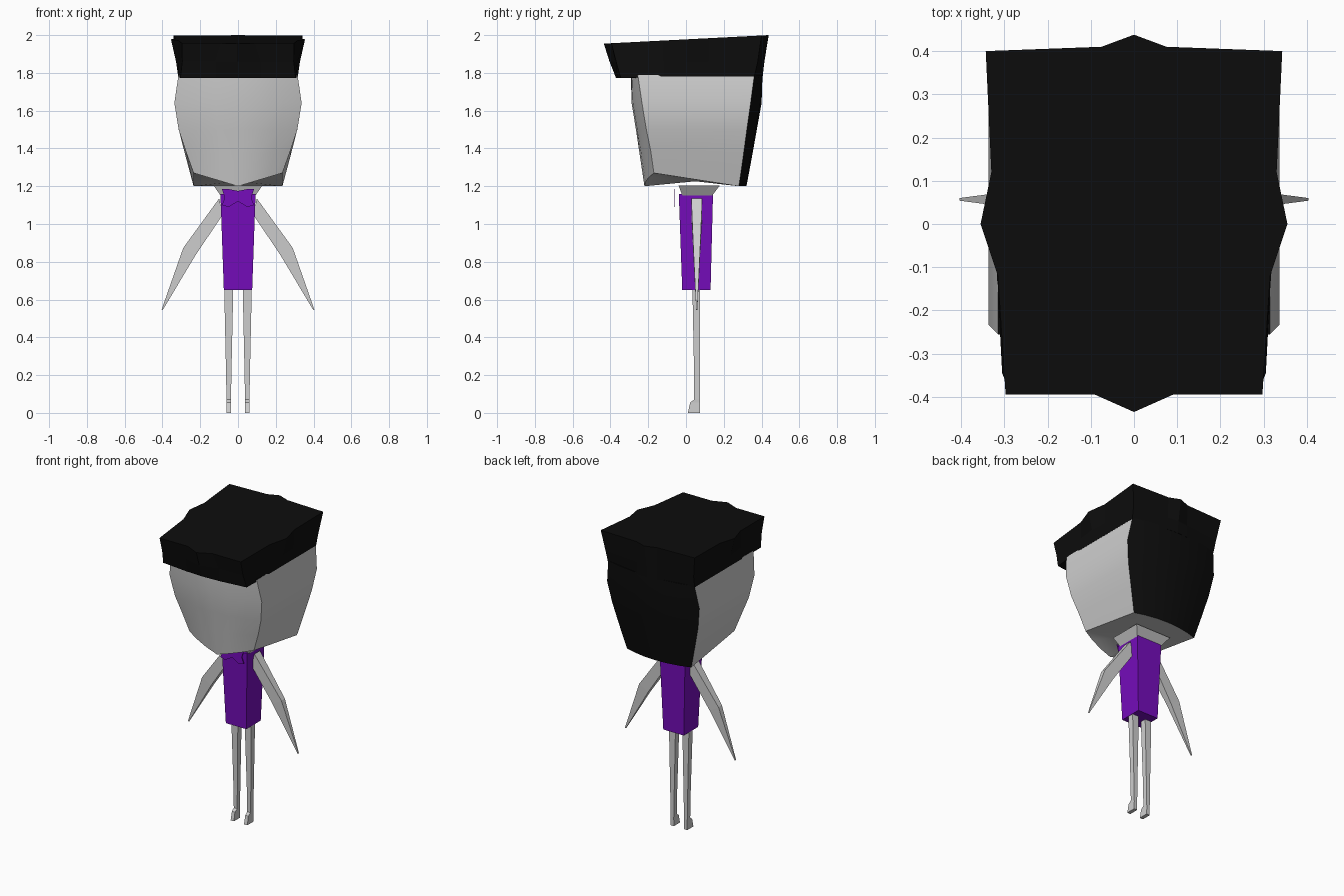
import bpy, bmesh, math

if "Cube" in bpy.data.objects:
    bpy.data.objects.remove(bpy.data.objects["Cube"])


def material(name, rgb):
    m = bpy.data.materials.new(name)
    m.diffuse_color = (*rgb, 1)
    m.use_nodes = True
    m.node_tree.nodes["Principled BSDF"].inputs["Base Color"].default_value = m.diffuse_color
    return m


SKIN = material("pale grey", (0.62, 0.62, 0.62))
HAIR = material("black", (0.004, 0.004, 0.004))
CLOTH = material("purple", (0.18, 0.004, 0.50))


def loft(name, rings, mats, rule=None, smooth=False):
    """Skin matching rings of points and close both ends with a fan."""
    bm = bmesh.new()
    loops = [[bm.verts.new(p) for p in r] for r in rings]
    n = len(rings[0])
    for a, b in zip(loops, loops[1:]):
        for i in range(n):
            bm.faces.new((a[i], a[(i + 1) % n], b[(i + 1) % n], b[i]))
    caps = [bm.faces.new(loops[0]), bm.faces.new(loops[-1])]
    bmesh.ops.poke(bm, faces=caps) if n > 4 else None
    bmesh.ops.recalc_face_normals(bm, faces=bm.faces)
    if rule:
        for f in bm.faces:
            f.material_index = rule(f)
    me = bpy.data.meshes.new(name)
    bm.to_mesh(me)
    bm.free()
    for m in mats:
        me.materials.append(m)
    ob = bpy.data.objects.new(name, me)
    bpy.context.collection.objects.link(ob)
    if smooth:
        bpy.ops.object.select_all(action='DESELECT')
        ob.select_set(True)
        bpy.context.view_layer.objects.active = ob
        bpy.ops.object.shade_smooth_by_angle(angle=math.radians(25))
    return ob


def mirrored(half):
    """Complete a half outline that runs from front centre to back centre."""
    return half + [(-x, y, z) for x, y, z in reversed(half[1:-1])]


def rect(x0, x1, y0, y1, z):
    return [(x0, y0, z), (x1, y0, z), (x1, y1, z), (x0, y1, z)]


# Head: face with bowed front and back, jaw corners raised above the chin
def head_ring(z, w, front, front_edge, back_edge, back, jaw=0.0):
    half = []
    for t in (0, 0.35, 0.7, 1):
        half.append((w * t, front + (front_edge - front) * t * t, z + jaw * t))
    for t in (1, 0.7, 0.35, 0):
        half.append((w * t, back + (back_edge - back) * t * t, z))
    return mirrored(half)


head_levels = [
    (1.20, 0.235, -0.220, -0.170, 0.280, 0.320, 0.07),
    (1.36, 0.278, -0.244, -0.187, 0.303, 0.350, 0.03),
    (1.50, 0.314, -0.265, -0.210, 0.322, 0.375),
    (1.64, 0.337, -0.288, -0.233, 0.342, 0.400),
    (1.79, 0.315, -0.292, -0.255, 0.362, 0.405),
]
loft("head", [head_ring(*l) for l in head_levels], [SKIN, HAIR],
     lambda f: int(f.normal.y > 0.6 or f.normal.z > 0.9), True)


# Hair cap: flush with the head below, flaring to a tilted peaked top
def top_z(y):
    return 1.955 + (y + 0.435) * 0.0515


top = [(0, -.435), (.09, -.395), (.297, -.395), (.315, -.12), (.355, 0),
       (.33, .12), (.343, .40), (.075, .41), (0, .438)]
mid = [(0, -.405), (.12, -.375), (.295, -.370), (.314, -.12), (.328, 0),
       (.322, .12), (.322, .38), (.075, .405), (0, .415)]
low = [(0, -.370), (.12, -.365), (.305, -.345), (.317, -.12), (.317, 0),
       (.317, .12), (.317, .362), (.075, .402), (0, .406)]
loft("hair_cap", [
    mirrored([(x, y, 1.772 if y < -.3 else 1.782) for x, y in low]),
    mirrored([(x, y, 1.86) for x, y in mid]),
    mirrored([(x, y, top_z(y)) for x, y in top])], [HAIR])

# Neck: inverted frustum under the head
loft("neck", [rect(-.085, .085, -.015, .13, 1.14),
              rect(-.13, .13, -.04, .18, 1.205)], [SKIN])

# Torso: tapered box
loft("torso", [rect(-.075, .075, -.02, .13, .65),
               rect(-.093, .093, -.038, .143, 1.16)], [CLOTH])

# Bow: thin plate in front of the throat
bow = [(0, 1.175), (.05, 1.185), (.085, 1.185), (.07, 1.14), (.085, 1.10),
       (.05, 1.09), (0, 1.12)]
bow += [(-x, z) for x, z in reversed(bow[1:-1])]
loft("bow", [[(x, y, z) for x, z in bow] for y in (-.062, -.057)], [CLOTH])

for side, s in (("left", -1), ("right", 1)):
    # Arms: flat blades widening at the elbow and ending in a point
    arm = [((.08, 1.05), (.10, 1.135), .029),
           ((.225, .835), (.29, .873), .018),
           ((.398, .545), (.404, .548), .003)]
    loft(side + "_arm", [[(s * a[0], .057 - h, a[1]), (s * b[0], .057 - h, b[1]),
                          (s * b[0], .057 + h, b[1]), (s * a[0], .057 + h, a[1])]
                         for a, b, h in arm], [SKIN])
    # Legs: slim tapered posts with a small toe
    leg = [(.012, .010, 0), (.011, .022, .055), (.012, .043, .07),
           (.014, .043, .20), (.024, .034, .66)]
    loft(side + "_leg", [rect(s * .049 - w, s * .049 + w, y, .074, z)
                         for w, y, z in leg], [SKIN])
